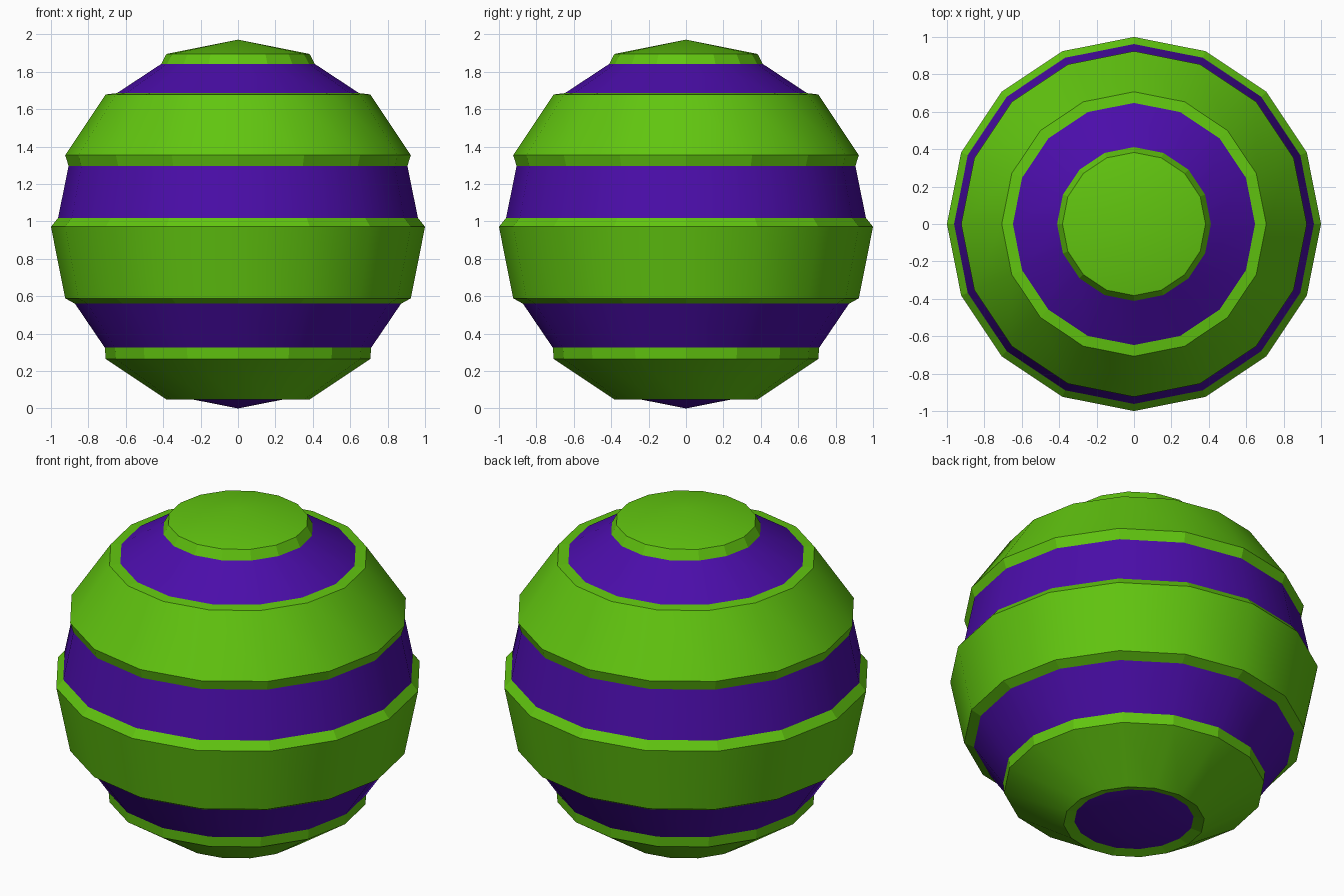
import bpy
import bmesh

SIDES, ROWS = 16, 8
RIM, DEPTH = 0.053, 0.028

# Remove the default object
cube = bpy.data.objects.get("Cube")
if cube:
    bpy.data.objects.remove(cube, do_unlink=True)


def make_material(name, rgb):
    mat = bpy.data.materials.new(name)
    mat.use_nodes = True
    colour = (*rgb, 1.0)
    mat.diffuse_color = colour
    mat.node_tree.nodes["Principled BSDF"].inputs["Base Color"].default_value = colour
    return mat


# Low-poly ball made of horizontal rows
bm = bmesh.new()
bmesh.ops.create_uvsphere(bm, u_segments=SIDES, v_segments=ROWS, radius=1)
levels = sorted({round(v.co.z, 3) for v in bm.verts}, reverse=True)


def row_faces(row):
    middle = (levels[row] + levels[row + 1]) / 2
    return [f for f in bm.faces
            if abs((max(v.co.z for v in f.verts)
                    + min(v.co.z for v in f.verts)) / 2 - middle) < 0.01]


bands = [row_faces(row) for row in range(ROWS)]
for face in bm.faces:
    face.smooth = True

# Every second row is a sunken purple stripe with a flat green rim
for stripe in bands[1::2]:
    rims = bmesh.ops.inset_region(bm, faces=stripe, thickness=RIM, depth=-DEPTH,
                                  use_boundary=True, use_even_offset=True)["faces"]
    for face in rims:
        face.smooth = False
        face.material_index = 0
    for face in stripe:
        face.material_index = 1

# Stand the ball on the ground
lowest = min(v.co.z for v in bm.verts)
bmesh.ops.translate(bm, verts=bm.verts, vec=(0, 0, -lowest))
bmesh.ops.recalc_face_normals(bm, faces=bm.faces)

mesh = bpy.data.meshes.new("striped_ball")
bm.to_mesh(mesh)
bm.free()
mesh.materials.append(make_material("lime green", (0.12, 0.56, 0.005)))
mesh.materials.append(make_material("deep purple", (0.07, 0.004, 0.40)))
ball = bpy.data.objects.new("striped_ball", mesh)
bpy.context.collection.objects.link(ball)
